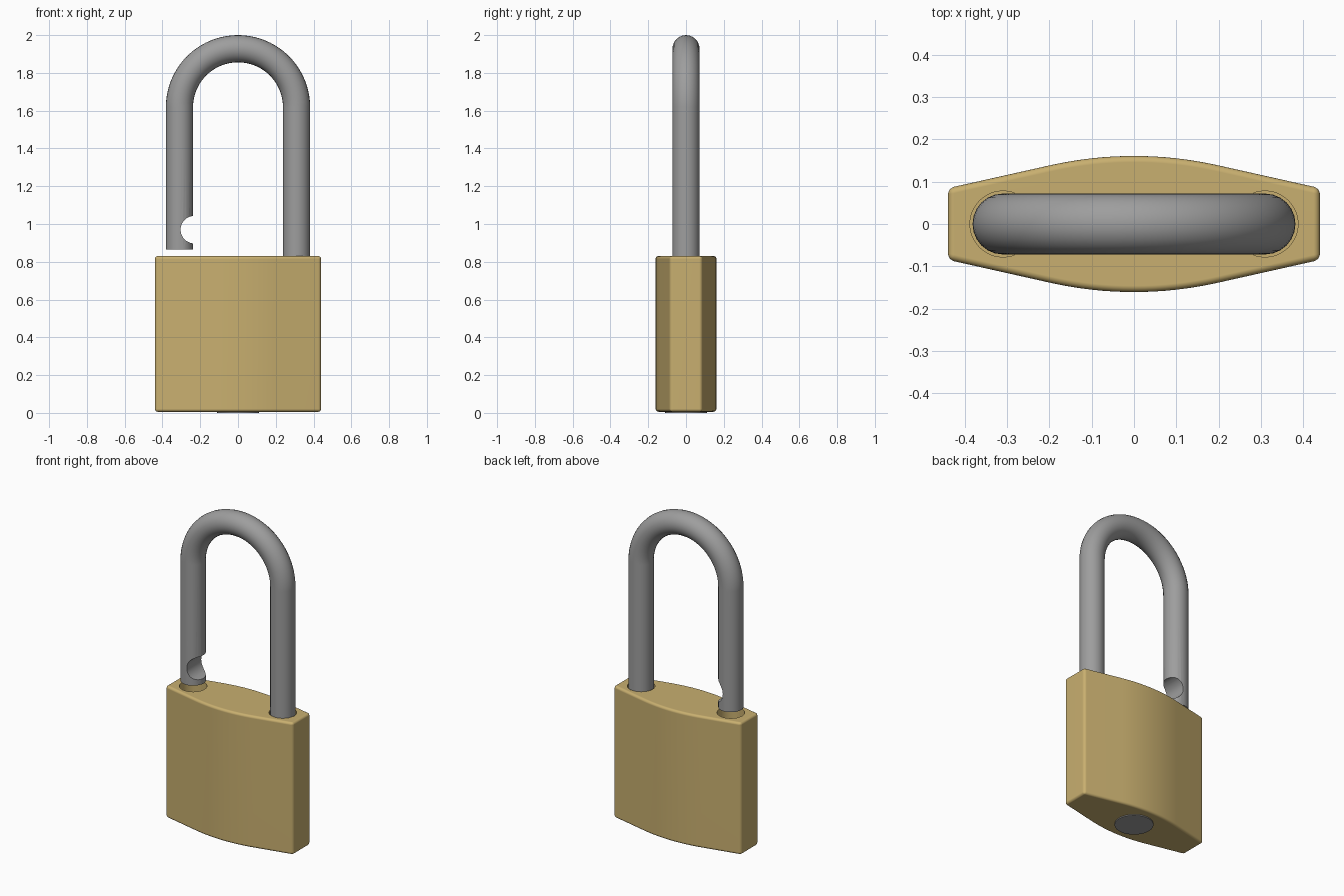
import bpy, bmesh, math
from mathutils import Matrix

if "Cube" in bpy.data.objects:
    bpy.data.objects.remove(bpy.data.objects["Cube"])


def material(name, color):
    m = bpy.data.materials.new(name)
    m.diffuse_color = (*color, 1)
    m.use_nodes = True
    m.node_tree.nodes["Principled BSDF"].inputs["Base Color"].default_value = m.diffuse_color
    return m


brass = material("brass", (0.58, 0.43, 0.16))
steel = material("steel", (0.34, 0.34, 0.34))


def add_mesh(name, bm, mat=None):
    bmesh.ops.recalc_face_normals(bm, faces=bm.faces[:])
    me = bpy.data.meshes.new(name)
    bm.to_mesh(me)
    bm.free()
    ob = bpy.data.objects.new(name, me)
    bpy.context.collection.objects.link(ob)
    if mat:
        me.materials.append(mat)
    return ob


def cylinder(name, r, depth, center, rot=None, mat=None):
    bm = bmesh.new()
    bmesh.ops.create_cone(bm, cap_ends=True, segments=48, radius1=r, radius2=r, depth=depth,
                          matrix=Matrix.Translation(center) @ (rot or Matrix()))
    return add_mesh(name, bm, mat)


def activate(ob):
    bpy.ops.object.select_all(action='DESELECT')
    ob.select_set(True)
    bpy.context.view_layer.objects.active = ob


def cut(ob, cutter):
    cutter.hide_render = True
    activate(ob)
    mod = ob.modifiers.new("cut", 'BOOLEAN')
    mod.operation, mod.solver, mod.object = 'DIFFERENCE', 'EXACT', cutter
    bpy.ops.object.modifier_apply(modifier=mod.name)
    bpy.data.objects.remove(cutter)


def smooth(ob):
    activate(ob)
    bpy.ops.object.shade_smooth_by_angle(angle=math.radians(35))
    mod = ob.modifiers.new("normals", 'WEIGHTED_NORMAL')
    mod.keep_sharp = True


# Body: bulging outline, extruded, with rounded edges
def half_depth(x):
    x = abs(x)
    return 0.161 - 0.56 * x * x if x < 0.2 else 0.1386 - 0.224 * (x - 0.2)


xs = [-0.44] + [-0.2 + 0.4 * i / 16 for i in range(17)] + [0.44]
outline = [(x, -half_depth(x)) for x in xs] + [(x, half_depth(x)) for x in reversed(xs)]
bm = bmesh.new()
base = bm.faces.new([bm.verts.new((x, y, 0.006)) for x, y in outline])
ext = bmesh.ops.extrude_face_region(bm, geom=[base])
bmesh.ops.translate(bm, vec=(0, 0, 0.824),
                    verts=[v for v in ext["geom"] if isinstance(v, bmesh.types.BMVert)])
body = add_mesh("lock_body", bm, brass)
activate(body)
bev = body.modifiers.new("round", 'BEVEL')
bev.width, bev.segments, bev.limit_method = 0.015, 4, 'ANGLE'
bpy.ops.object.modifier_apply(modifier=bev.name)

# Shackle holes in the top of the body
for x in (-0.31, 0.31):
    cut(body, cylinder("hole_cutter", 0.078, 0.6, (x, 0, 0.7)))
smooth(body)

# Shackle: round bar swept along an open hoop
path = [(-0.31, 0.865)]
path += [(-0.31 * math.cos(math.pi * i / 40), 1.618 + 0.31 * math.sin(math.pi * i / 40))
         for i in range(41)]
path += [(0.31, 0.42)]
cu = bpy.data.curves.new("shackle", 'CURVE')
cu.dimensions = '3D'
cu.bevel_depth, cu.bevel_resolution, cu.use_fill_caps = 0.072, 10, True
sp = cu.splines.new('POLY')
sp.points.add(len(path) - 1)
for p, (x, z) in zip(sp.points, path):
    p.co = (x, 0, z, 1)
shackle = bpy.data.objects.new("shackle", cu)
bpy.context.collection.objects.link(shackle)
activate(shackle)
bpy.ops.object.convert(target='MESH')
shackle = bpy.context.object
bm = bmesh.new()
bm.from_mesh(shackle.data)
bmesh.ops.remove_doubles(bm, verts=bm.verts[:], dist=1e-5)
bmesh.ops.recalc_face_normals(bm, faces=bm.faces[:])
bm.to_mesh(shackle.data)
bm.free()
shackle.data.materials.clear()
shackle.data.materials.append(steel)

# Latch notch on the inner side of the free leg
cut(shackle, cylinder("notch_cutter", 0.073, 0.4, (-0.231, 0, 0.97),
                      Matrix.Rotation(math.pi / 2, 4, 'X')))
smooth(shackle)

# Key plug set into the underside
smooth(cylinder("key_plug", 0.11, 0.1, (0, 0, 0.05), mat=steel))
